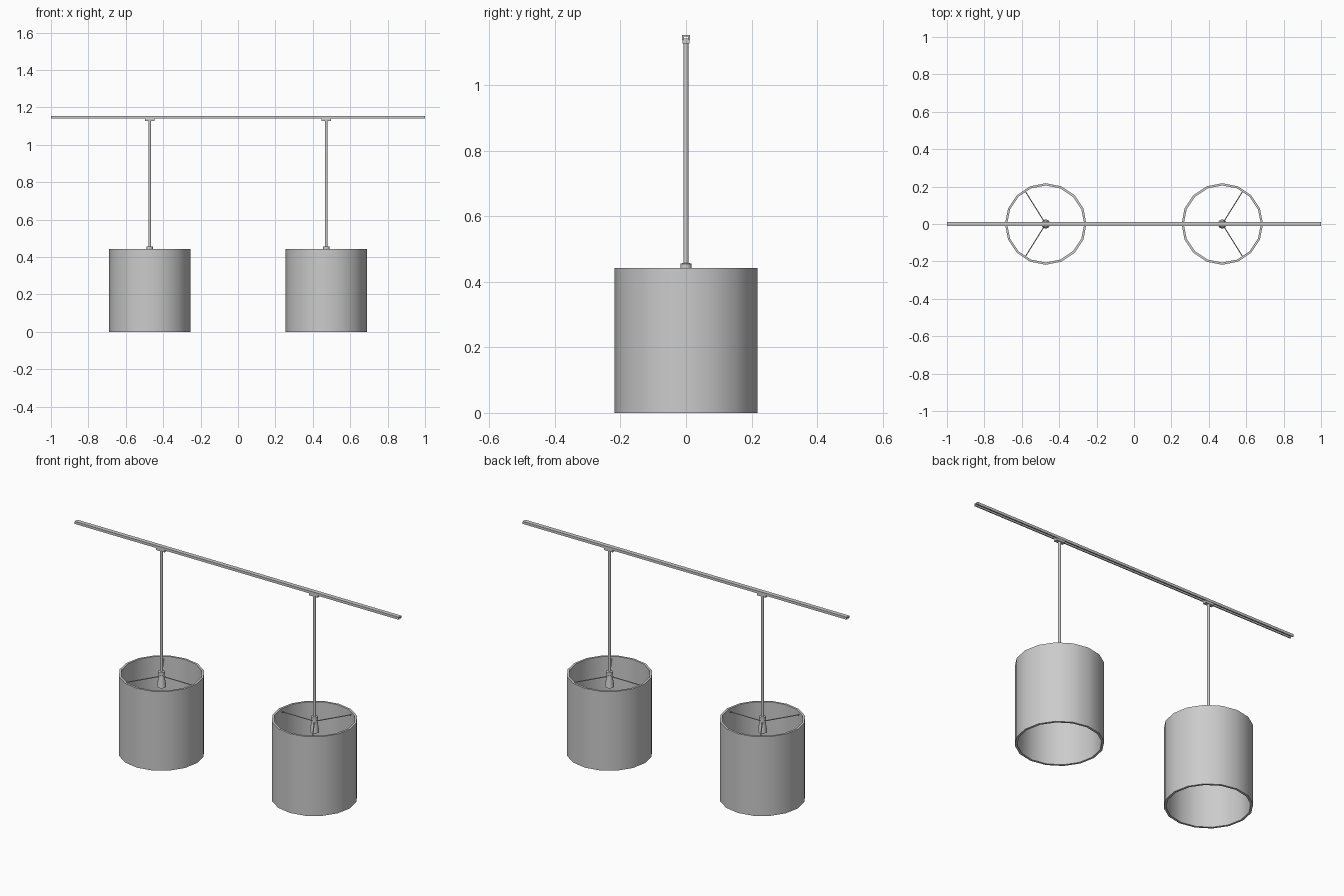
import bpy, bmesh, math
from mathutils import Vector

if "Cube" in bpy.data.objects:
    bpy.data.objects.remove(bpy.data.objects["Cube"])

def make_object(name, bm, smooth=True):
    bmesh.ops.recalc_face_normals(bm, faces=bm.faces)
    me = bpy.data.meshes.new(name)
    bm.to_mesh(me)
    bm.free()
    ob = bpy.data.objects.new(name, me)
    bpy.context.collection.objects.link(ob)
    if smooth:
        bpy.ops.object.select_all(action='DESELECT')
        ob.select_set(True)
        bpy.context.view_layer.objects.active = ob
        bpy.ops.object.shade_smooth_by_angle(angle=math.radians(35))
    return ob

def lathe(name, profile, x, sides, closed=False):
    """Revolve (radius, z) points about a vertical axis at x."""
    bm = bmesh.new()
    rings = []
    for r, z in profile:
        rings.append([bm.verts.new((x + r * math.cos(2 * math.pi * i / sides),
                                    r * math.sin(2 * math.pi * i / sides), z))
                      for i in range(sides)])
    pairs = list(zip(rings, rings[1:]))
    if closed:
        pairs.append((rings[-1], rings[0]))
    else:
        bm.faces.new(rings[0])
        bm.faces.new(rings[-1])
    for a, b in pairs:
        for i in range(sides):
            j = (i + 1) % sides
            bm.faces.new((a[i], a[j], b[j], b[i]))
    return make_object(name, bm)

def rod(name, start, end, radius, sides=6):
    a, b = Vector(start), Vector(end)
    bm = bmesh.new()
    bmesh.ops.create_cone(bm, cap_ends=True, segments=sides, radius1=radius,
                          radius2=radius, depth=(b - a).length)
    ob = make_object(name, bm)
    ob.location = (a + b) / 2
    ob.rotation_euler = (b - a).to_track_quat('Z', 'Y').to_euler()
    return ob

# Ceiling track: channel section open at the bottom
section = [(-.012, 1.14), (-.012, 1.154), (.012, 1.154), (.012, 1.14),
           (.006, 1.14), (.006, 1.149), (-.006, 1.149), (-.006, 1.14)]
bm = bmesh.new()
ends = [[bm.verts.new((x, y, z)) for y, z in section] for x in (-1, 1)]
for e in ends:
    bm.faces.new(e)
for i in range(len(section)):
    j = (i + 1) % len(section)
    bm.faces.new((ends[0][i], ends[0][j], ends[1][j], ends[1][i]))
make_object("track_rail", bm, smooth=False)

for side, sx in (("left", -1), ("right", 1)):
    x = 0.472 * sx
    # Track adapter
    bm = bmesh.new()
    bmesh.ops.create_cube(bm, size=1)
    bmesh.ops.scale(bm, vec=(.052, .021, .014), verts=bm.verts)
    bmesh.ops.translate(bm, vec=(x, 0, 1.135), verts=bm.verts)
    make_object(side + "_track_adapter", bm, smooth=False)
    # Hanging stem
    lathe(side + "_stem", [(.0075, .45), (.0075, 1.13)], x, 12)
    # Lamp socket: collar and flared body
    lathe(side + "_socket", [(.024, .37), (.015, .435), (.017, .437),
                             (.017, .455), (.012, .457)], x, 16)
    # Drum shade, a thin open cylinder
    lathe(side + "_shade", [(.218, 0), (.218, .442), (.206, .442), (.206, 0)],
          x, 16, closed=True)
    # Three spokes holding the shade
    for k, deg in enumerate((0, 122, 238)):
        a = math.radians(deg)
        dx, dy = -sx * math.cos(a), math.sin(a)
        rod(f"{side}_spoke_{k + 1}", (x + .01 * dx, .01 * dy, .428),
            (x + .21 * dx, .21 * dy, .428), .003)
